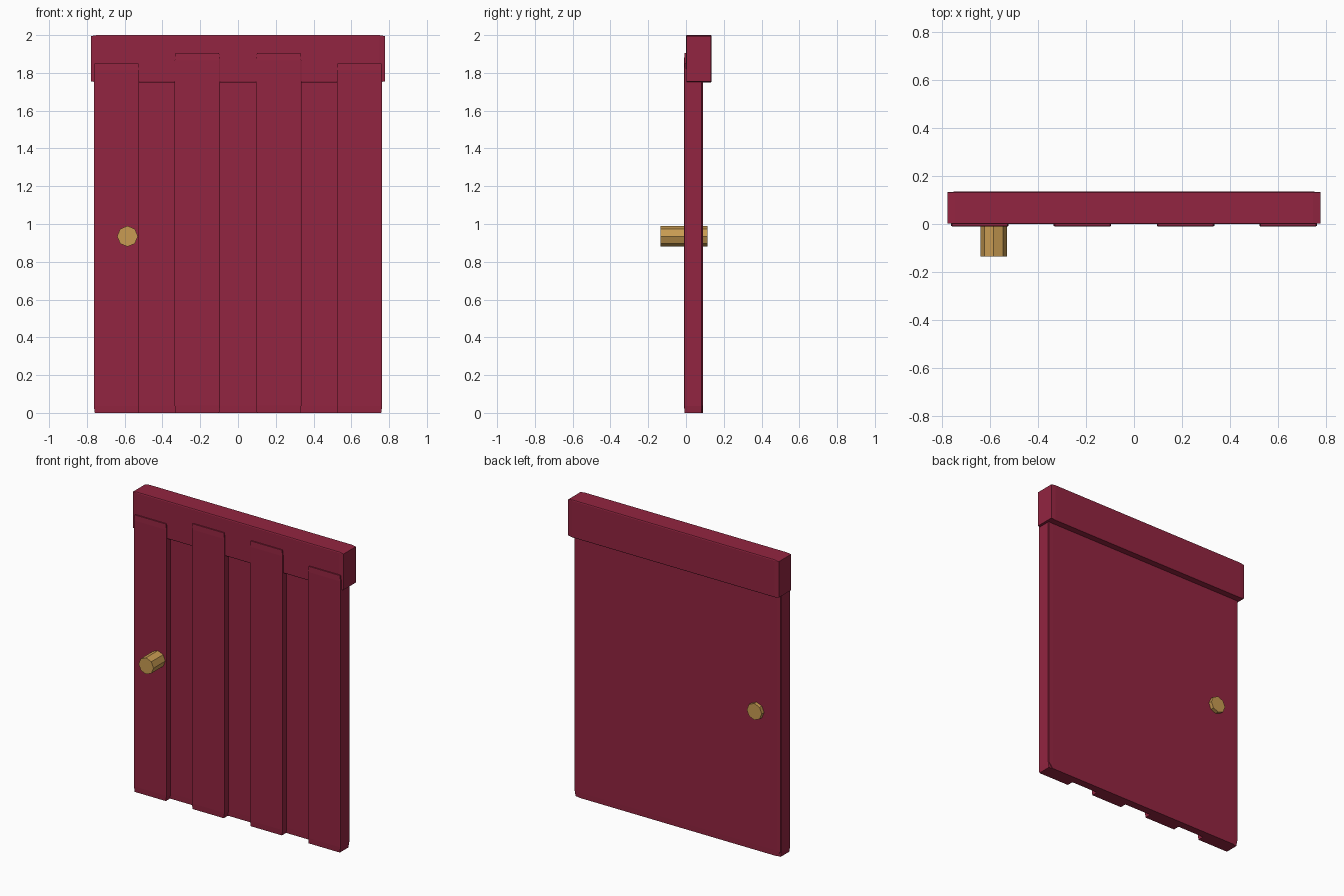
import bpy
from math import pi

default_cube = bpy.data.objects.get("Cube")
if default_cube:
    bpy.data.objects.remove(default_cube, do_unlink=True)


def make_material(name, rgb, roughness):
    mat = bpy.data.materials.new(name)
    mat.use_nodes = True
    color = (*rgb, 1.0)
    mat.diffuse_color = color
    shader = next(n for n in mat.node_tree.nodes if n.type == 'BSDF_PRINCIPLED')
    shader.inputs["Base Color"].default_value = color
    shader.inputs["Roughness"].default_value = roughness
    return mat


crimson = make_material("crimson paint", (0.29, 0.018, 0.052), 0.7)
brass = make_material("brass", (0.58, 0.33, 0.085), 0.5)


def board(name, x, y, z):
    """Box between the given (min, max) ranges, its chamfer stretched with its size."""
    spans = (x, y, z)
    bpy.ops.mesh.primitive_cube_add(size=1, location=[(a + b) / 2 for a, b in spans])
    obj = bpy.context.object
    obj.name = name
    obj.scale = [b - a for a, b in spans]
    bevel = obj.modifiers.new("chamfer", 'BEVEL')
    bevel.width = 0.02
    bevel.segments = 1
    obj.data.materials.append(crimson)
    return obj


# Door panel behind the planks
board("door_panel", (-0.762, 0.762), (0.035, 0.09), (0, 1.9))

# Raised planks, mirrored left and right; the outer pair is shorter
for side, sign in (("left", 1), ("right", -1)):
    for place, inner, outer, top in (("inner", 0.095, 0.335, 1.905),
                                     ("outer", 0.523, 0.763, 1.85)):
        span = sorted((sign * inner, sign * outer))
        board(f"{side}_{place}_plank", span, (-0.01, 0.085), (0, top))

# Header beam across the top
board("header_beam", (-0.778, 0.778), (0, 0.135), (1.75, 2))

# Octagonal knob through the door
bpy.ops.mesh.primitive_cylinder_add(vertices=8, radius=0.055, depth=0.25,
                                    location=(-0.585, -0.01, 0.935),
                                    rotation=(pi / 2, 0, 0))
knob = bpy.context.object
knob.name = "door_knob"
knob.data.materials.append(brass)
